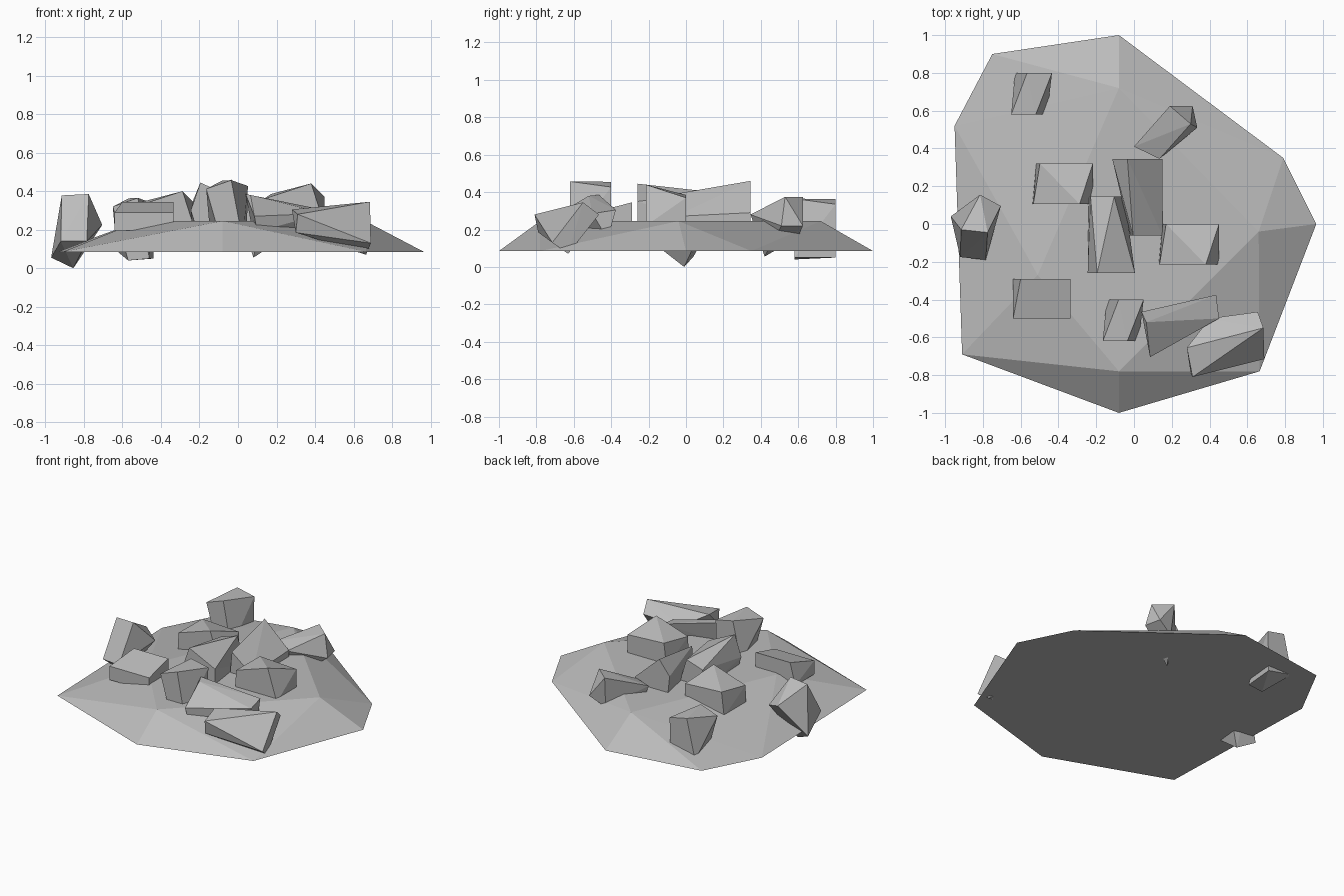
import bpy
import bmesh
from mathutils import Vector

# Remove the default cube
default_cube = bpy.data.objects.get("Cube")
if default_cube:
    bpy.data.objects.remove(default_cube, do_unlink=True)


def make_material(name, grey):
    material = bpy.data.materials.new(name)
    material.use_nodes = True
    colour = (grey, grey, grey, 1)
    material.diffuse_color = colour
    shader = material.node_tree.nodes["Principled BSDF"]
    shader.inputs["Base Color"].default_value = colour
    shader.inputs["Roughness"].default_value = 0.9
    return material


stone = make_material("stone_grey", 0.5)


def chiselled_block(name, corners, shift=(0, 0, 0)):
    """Flat-faced solid wrapped tightly around its corner points."""
    bm = bmesh.new()
    for corner in corners:
        bm.verts.new(Vector(corner) + Vector(shift))
    result = bmesh.ops.convex_hull(bm, input=bm.verts)
    loose = {v for v in result["geom_interior"] + result["geom_unused"]
             if isinstance(v, bmesh.types.BMVert)}
    bmesh.ops.delete(bm, geom=list(loose), context="VERTS")
    bmesh.ops.recalc_face_normals(bm, faces=bm.faces)
    mesh = bpy.data.meshes.new(name)
    bm.to_mesh(mesh)
    bm.free()
    mesh.materials.append(stone)
    block = bpy.data.objects.new(name, mesh)
    bpy.context.collection.objects.link(block)
    return block


def at_height(outline, height):
    return [(x, y, height) for x, y in outline]


# Low mound: wide faceted rim rising to a flat plateau
rim = [(-.08, 1), (.79, .35), (.965, 0), (.665, -.78),
       (-.08, -1), (-.91, -.69), (-.95, .52), (-.75, .9)]
plateau = [(-.08, .72), (.66, -.04), (-.08, -.78), (-.51, -.27)]
chiselled_block("mound", at_height(rim, .085) + at_height(plateau, .245))

# Upright stone, used at the back and again at the front
upright = [(-.65, .58, .32), (-.566, .8, .363), (-.52, .58, .365), (-.434, .8, .335),
           (-.63, .8, .09), (-.57, .58, .04), (-.46, .58, .05), (-.44, .8, .05)]
chiselled_block("back_upright_stone", upright)
chiselled_block("front_upright_stone", upright, (.485, -1.2, .092))

# Wedge stone, used on both sides of the centre
wedge = [(.17, 0, .385), (.45, 0, .37), (.38, -.215, .44), (.135, -.215, .36)]
wedge += at_height([(.15, 0), (.45, 0), (.45, -.215), (.13, -.215)], .22)
chiselled_block("right_wedge_stone", wedge)
chiselled_block("left_wedge_stone", wedge, (-.668, .32, -.04))

# Low slab with a sloping top
slab = [(-.64, -.5, .29), (-.335, -.5, .29), (-.335, -.29, .345), (-.6, -.29, .345)]
slab += at_height([(-.64, -.5), (-.335, -.5), (-.335, -.29), (-.64, -.29)], .195)
chiselled_block("low_slab", slab)

# Two long stones leaning together on the plateau
chiselled_block("centre_front_stone", [
    (-.195, -.26, .445), (.005, -.26, .35), (-.105, .145, .4), (-.23, .145, .36),
    (-.245, -.26, .3), (-.24, .145, .22), (-.05, .145, .22), (.005, -.26, .22),
    (-.22, -.26, .22)])
chiselled_block("centre_back_stone", [
    (-.035, .345, .46), (.15, .345, .29), (-.005, -.06, .39), (.15, -.06, .27),
    (-.115, .345, .36), (-.1, .345, .22), (.15, .345, .22), (.15, -.06, .22),
    (-.02, -.06, .22)])

# Pair of tilted blocks on the front slope
chiselled_block("front_inner_block", [
    (.04, -.465, .385), (.435, -.375, .305), (.065, -.52, .38), (.45, -.5, .285),
    (.085, -.705, .27), (.07, -.5, .22), (.44, -.42, .15), (.1, -.69, .19)])
chiselled_block("front_outer_block", [
    (.28, -.655, .305), (.685, -.55, .345), (.69, -.715, .13), (.31, -.81, .28),
    (.3, -.79, .185), (.655, -.465, .28), (.665, -.63, .07), (.4, -.5, .25)])

# Tilted block on the back slope
chiselled_block("back_block", [
    (.19, .625, .375), (.3, .53, .375), (0, .41, .29), (.135, .345, .28),
    (.31, .625, .22), (.335, .51, .22), (.08, .42, .055), (.2, .6, .16)])

# Tall block perched on the left rim
chiselled_block("rim_block", [
    (-.915, -.03, .378), (-.775, -.045, .385), (-.92, -.175, .14), (-.785, -.19, .14),
    (-.815, .155, .27), (-.705, .095, .225), (-.97, .04, .055), (-.855, -.01, 0)])
